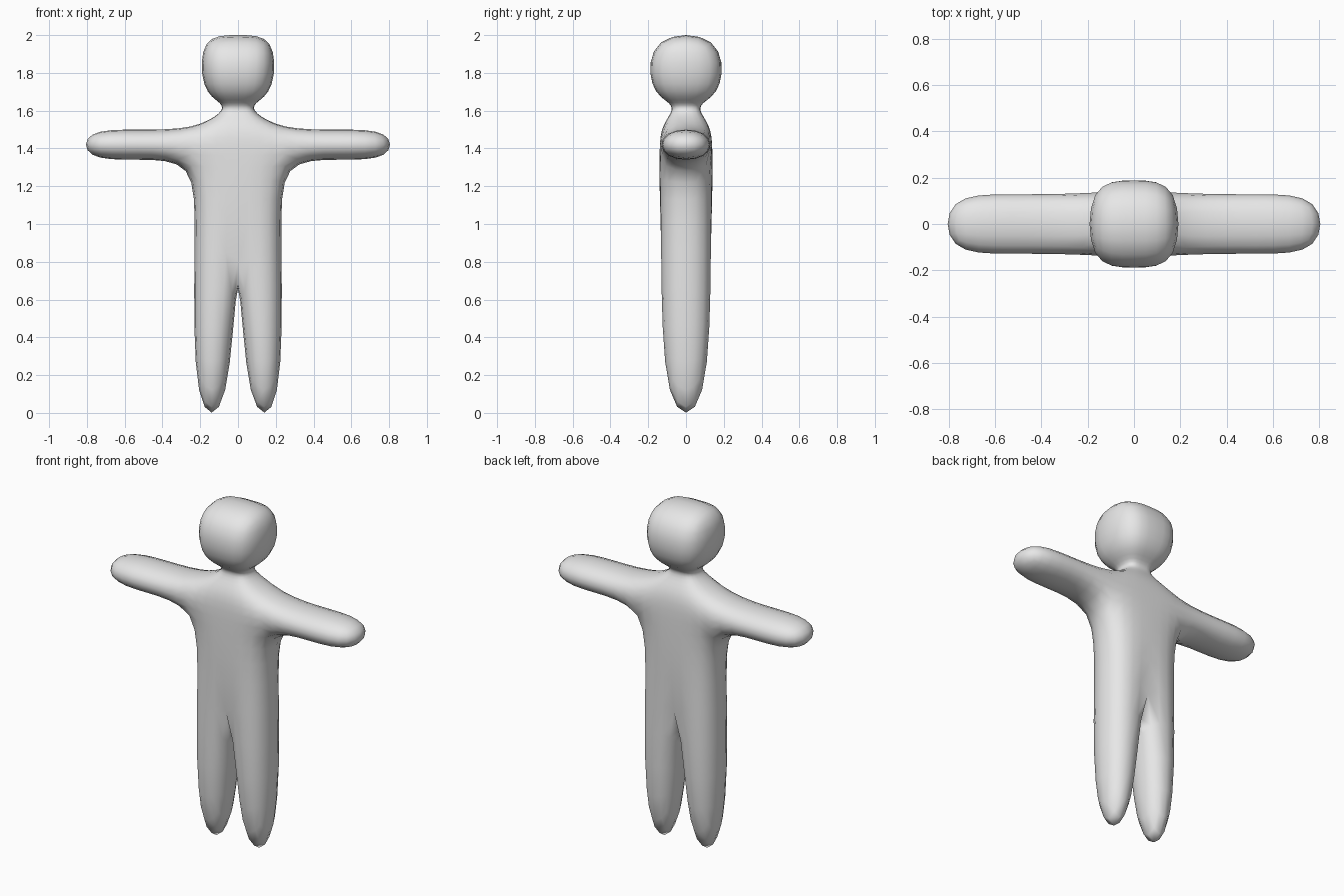
import bpy
import bmesh

cube = bpy.data.objects.get("Cube")
if cube:
    bpy.data.objects.remove(cube, do_unlink=True)

# Plain grey skin
skin = bpy.data.materials.new("plain_grey")
skin.use_nodes = True
grey = (0.8, 0.8, 0.8, 1)
skin.diffuse_color = grey
skin.node_tree.nodes["Principled BSDF"].inputs["Base Color"].default_value = grey

bm = bmesh.new()


def level_ring(inner, outer, depth, z):
    """Four corners of a horizontal section of the left half."""
    return [bm.verts.new(p) for p in ((inner, -depth, z), (outer, -depth, z),
                                      (outer, depth, z), (inner, depth, z))]


def bridge(a, b, skip=()):
    """Join two rings with quads, leaving out the skipped sides."""
    for j in range(4):
        if j not in skip:
            k = (j + 1) % 4
            bm.faces.new((a[j], a[k], b[k], b[j]))


OUTER, INNER = 1, 3

# Leg, torso, neck and head as one stack of sections
foot = level_ring(0.03, 0.253, 0.14, -0.083)
hip = level_ring(0, 0.237, 0.14, 0.97)
armpit = level_ring(0, 0.237, 0.14, 1.333)
shoulder = level_ring(0, 0.237, 0.14, 1.507)
neck_base = level_ring(0, 0.082, 0.072, 1.59)
neck_top = level_ring(0, 0.082, 0.072, 1.64)
jaw = level_ring(0, 0.207, 0.198, 1.70)
crown = level_ring(0, 0.207, 0.198, 2.013)

bm.faces.new(foot[::-1])
bridge(foot, hip)
bridge(hip, armpit, {INNER})
bridge(armpit, shoulder, {INNER, OUTER})
trunk = [shoulder, neck_base, neck_top, jaw, crown]
for low, high in zip(trunk, trunk[1:]):
    bridge(low, high, {INNER})
bm.faces.new(crown)

# Arm drawn out from the open side of the chest
arm = [armpit[1], armpit[2], shoulder[2], shoulder[1]]
for x in (0.53, 0.829):
    section = [bm.verts.new((x, v.co.y, v.co.z)) for v in arm]
    bridge(arm, section)
    arm = section
bm.faces.new(arm)

for face in bm.faces:
    face.smooth = True

mesh = bpy.data.meshes.new("body")
bm.to_mesh(mesh)
bm.free()
mesh.materials.append(skin)
body = bpy.data.objects.new("body", mesh)
bpy.context.collection.objects.link(body)

# Mirror to the right half, then round the whole figure
mirror = body.modifiers.new("mirror", "MIRROR")
mirror.use_clip = True
rounding = body.modifiers.new("rounding", "SUBSURF")
rounding.levels = rounding.render_levels = 2
